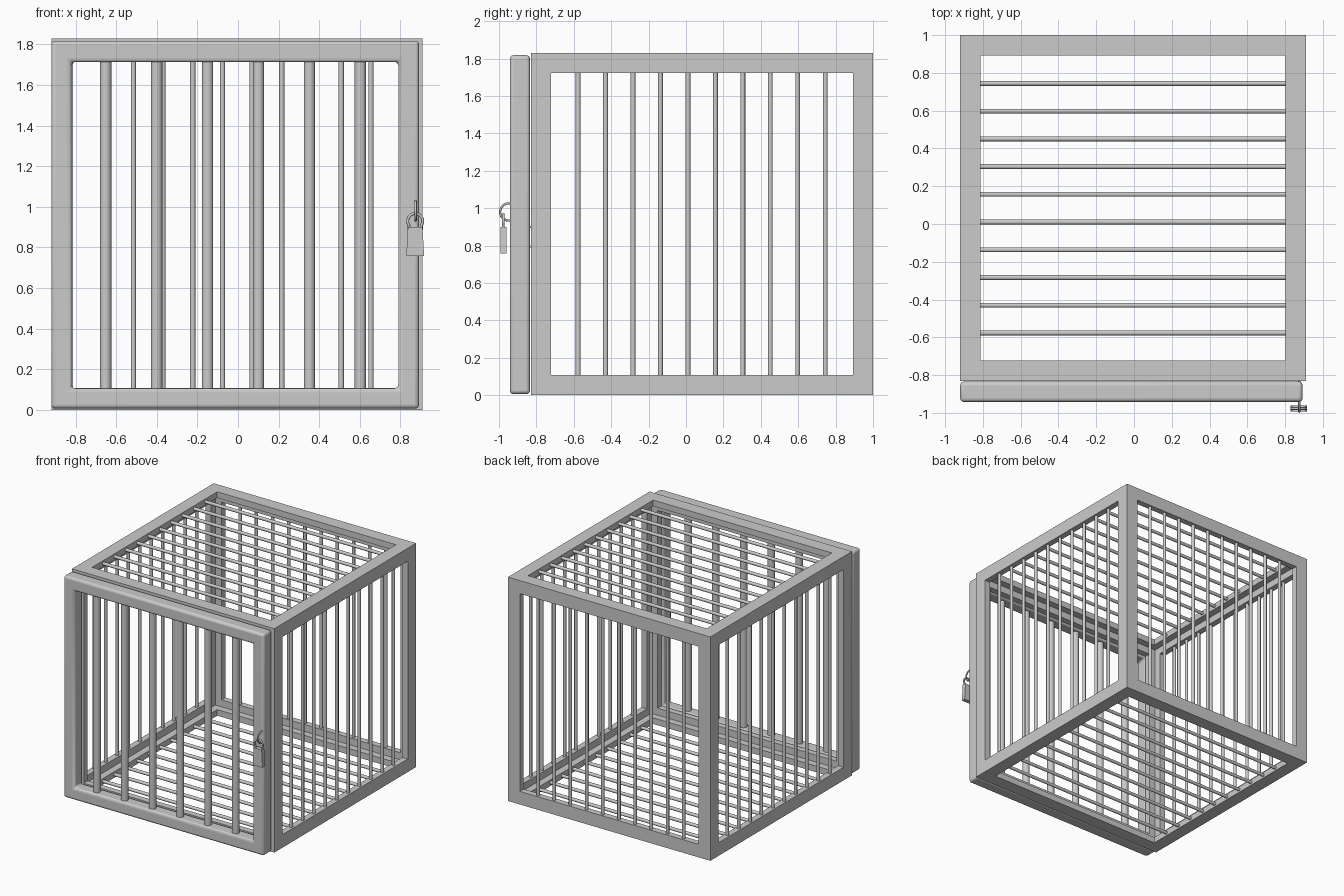
import bpy, bmesh
from math import pi, cos, sin
from mathutils import Vector

if "Cube" in bpy.data.objects:
    bpy.data.objects.remove(bpy.data.objects["Cube"])

X0, X1, Y0, Y1, Z0, Z1 = -0.92, 0.91, -0.83, 1.0, 0.0, 1.83   # cage extents
W, T = 0.107, 0.05                                            # angle-iron width and thickness


def finish(name, bm, smooth=False):
    bmesh.ops.recalc_face_normals(bm, faces=bm.faces)
    me = bpy.data.meshes.new(name)
    bm.to_mesh(me)
    bm.free()
    ob = bpy.data.objects.new(name, me)
    bpy.context.collection.objects.link(ob)
    if smooth:
        shade(ob)
    return ob


def shade(ob):
    bpy.ops.object.select_all(action='DESELECT')
    ob.select_set(True)
    bpy.context.view_layer.objects.active = ob
    bpy.ops.object.shade_smooth_by_angle(angle=0.7)


def box(name, lo, hi):
    lo, hi = Vector(lo), Vector(hi)
    bm = bmesh.new()
    bmesh.ops.create_cube(bm, size=1)
    for v in bm.verts:
        v.co = Vector([(lo[i] + hi[i]) / 2 + v.co[i] * (hi[i] - lo[i]) for i in range(3)])
    return finish(name, bm)


def rod(name, a, b, r, sides):
    a, b = Vector(a), Vector(b)
    d = b - a
    bm = bmesh.new()
    bmesh.ops.create_cone(bm, cap_ends=True, segments=sides, radius1=r, radius2=r, depth=d.length)
    m = d.to_track_quat('Z', 'Y').to_matrix().to_4x4()
    m.translation = (a + b) / 2
    bm.transform(m)
    return finish(name, bm, True)


def wire(name, pts, r, cyclic=False):
    cu = bpy.data.curves.new(name, 'CURVE')
    cu.dimensions = '3D'
    cu.bevel_depth = r
    cu.bevel_resolution = 2
    cu.use_fill_caps = True
    sp = cu.splines.new('POLY')
    sp.points.add(len(pts) - 1)
    for p, q in zip(sp.points, pts):
        p.co = (*q, 1)
    sp.use_cyclic_u = cyclic
    ob = bpy.data.objects.new(name, cu)
    bpy.context.collection.objects.link(ob)
    return ob


# Cage frame: L-section beams made by boring a square window through a hollow
# box on each axis
def cage_frame():
    frame = box("cage_frame", (X0, Y0, Z0), (X1, Y1, Z1))
    lo, hi = Vector((X0, Y0, Z0)), Vector((X1, Y1, Z1))
    one = Vector((1, 1, 1))
    cutters = [box("hollow_cutter", lo + one * T, hi - one * T)]
    for axis in range(3):
        a, b = lo + one * W, hi - one * W
        a[axis], b[axis] = lo[axis] - 0.1, hi[axis] + 0.1
        cutters.append(box(f"window_cutter_{axis}", a, b))
    for c in cutters:
        c.hide_render = True
        c.hide_set(True)
        m = frame.modifiers.new("cut", 'BOOLEAN')
        m.object, m.operation, m.solver = c, 'DIFFERENCE', 'EXACT'
    dg = bpy.context.evaluated_depsgraph_get()
    frame_mesh = bpy.data.meshes.new_from_object(frame.evaluated_get(dg))
    frame.modifiers.clear()
    frame.data = frame_mesh
    for c in cutters:
        bpy.data.objects.remove(c)


cage_frame()

# Thin bars on both sides, back, roof and floor
h, e, r = T / 2, 0.095, 0.013
for k in range(10):
    y = -0.577 + k * 0.1468
    x = -0.662 + k * 0.1463
    for s, xx in (("left", X0 + h), ("right", X1 - h)):
        rod(f"{s}_bar_{k}", (xx, y, Z0 + e), (xx, y, Z1 - e), r, 14)
    for s, zz in (("floor", Z0 + h), ("roof", Z1 - h)):
        rod(f"{s}_bar_{k}", (X0 + e, y, zz), (X1 - e, y, zz), r, 14)
    rod(f"back_bar_{k}", (x, Y1 - h, Z0 + e), (x, Y1 - h, Z1 - e), r, 14)

# Door frame with rounded edges
bm = bmesh.new()
loops = []
for y in (-0.942, -0.834):
    for x0, x1, z0, z1 in ((-0.92, 0.892, 0.006, 1.818), (-0.82, 0.79, 0.106, 1.714)):
        loops.append([bm.verts.new(p) for p in
                      ((x0, y, z0), (x1, y, z0), (x1, y, z1), (x0, y, z1))])
for a, b in ((0, 1), (2, 3), (0, 2), (1, 3)):
    for i in range(4):
        j = (i + 1) % 4
        bm.faces.new((loops[a][i], loops[a][j], loops[b][j], loops[b][i]))
door = finish("door_frame", bm)
bev = door.modifiers.new("round", 'BEVEL')
bev.width, bev.segments, bev.limit_method = 0.02, 4, 'ANGLE'
shade(door)

# Thick door bars
for k in range(6):
    x = -0.652 + k * 0.251
    rod(f"door_bar_{k}", (x, -0.889, 0.09), (x, -0.889, 1.735), 0.028, 20)

# Latch: ring through the door stile and two keeper pins in the gap
LX = 0.875
wire("latch_ring", [(LX, -0.948 + 0.046 * cos(t), 0.98 + 0.046 * sin(t))
                    for t in (2 * pi * i / 24 for i in range(24))], 0.006, True)
for i, z in enumerate((0.795, 0.9)):
    rod(f"keeper_pin_{i}", (LX, -0.85, z), (LX, -0.82, z), 0.006, 10)

# Padlock: tapered body and curved shackle
body = box("padlock_body", (0.829, -0.993, 0.757), (0.917, -0.96, 0.9))
for v in body.data.vertices:
    if v.co.z > 0.85:
        v.co.x = 0.873 + (v.co.x - 0.873) * 0.82
arc = [(0.873 + 0.037 * cos(t), -0.977, 0.93 + 0.037 * sin(t))
       for t in (-0.6 + (pi + 1.2) * i / 20 for i in range(21))]
wire("padlock_shackle", [(arc[0][0], -0.977, 0.885)] + arc + [(arc[-1][0], -0.977, 0.885)], 0.007)
